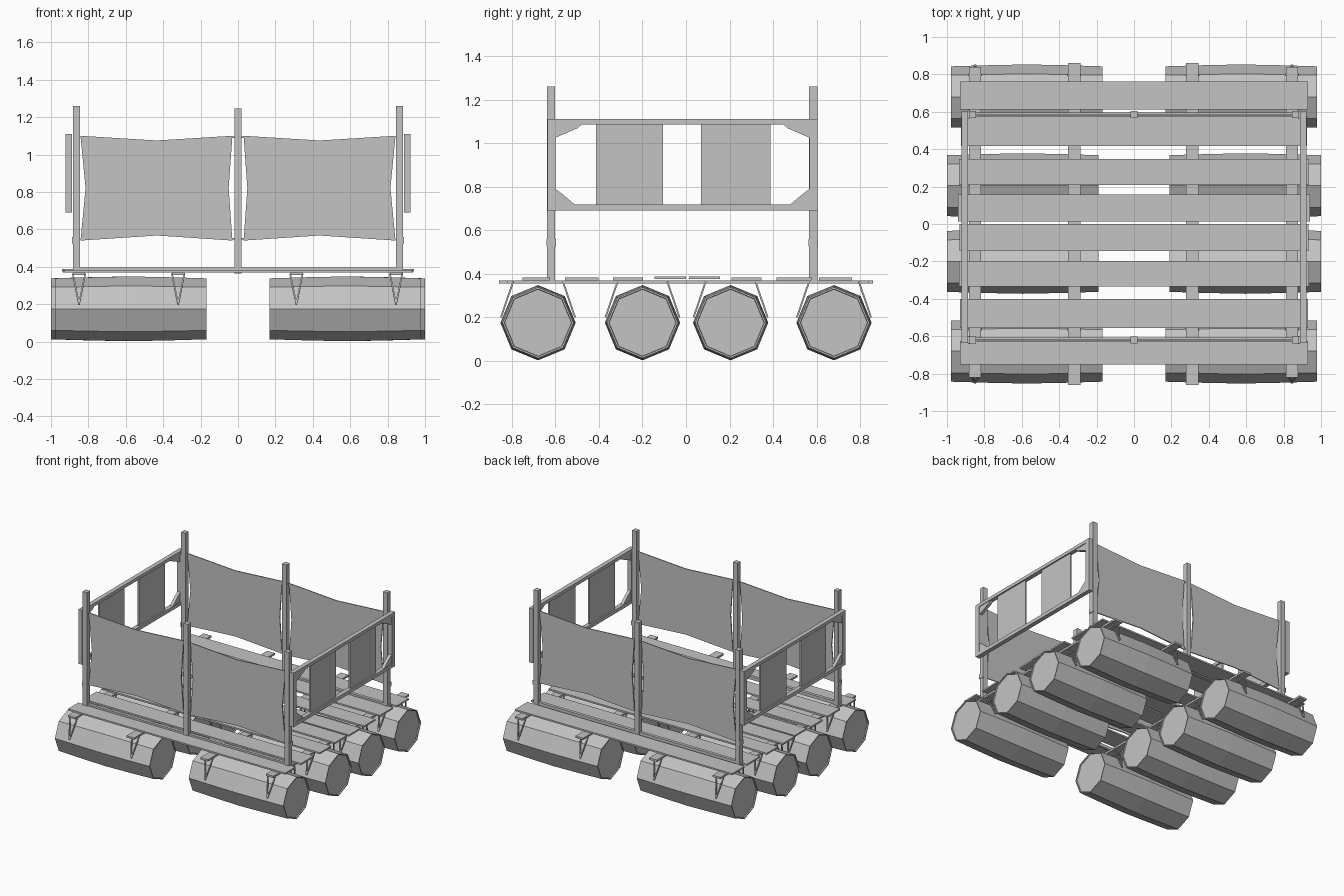
import bpy, bmesh, math
from mathutils import Vector

if "Cube" in bpy.data.objects:
    bpy.data.objects.remove(bpy.data.objects["Cube"])

grey = bpy.data.materials.new("plain grey")
grey.diffuse_color = (0.55, 0.55, 0.55, 1)
grey.use_nodes = True
grey.node_tree.nodes["Principled BSDF"].inputs["Base Color"].default_value = grey.diffuse_color


def make(name, verts, faces):
    bm = bmesh.new()
    vs = [bm.verts.new(v) for v in verts]
    for f in faces:
        bm.faces.new([vs[i] for i in f])
    bmesh.ops.recalc_face_normals(bm, faces=bm.faces)
    me = bpy.data.meshes.new(name)
    bm.to_mesh(me)
    bm.free()
    me.materials.append(grey)
    ob = bpy.data.objects.new(name, me)
    bpy.context.collection.objects.link(ob)
    return ob


def box(name, x0, x1, y0, y1, z0, z1):
    v = [(x, y, z) for x in (x0, x1) for y in (y0, y1) for z in (z0, z1)]
    f = [(0, 1, 3, 2), (4, 6, 7, 5), (0, 4, 5, 1), (2, 3, 7, 6), (0, 2, 6, 4), (1, 5, 7, 3)]
    return make(name, v, f)


def prism(name, axis, outline, c, t):
    """Extrude an outline of (u, z) points by thickness t along axis, centred at c."""
    n = len(outline)
    v = [(d, u, z) if axis == 'x' else (u, d, z)
         for d in (c - t / 2, c + t / 2) for u, z in outline]
    f = [tuple(range(n)), tuple(range(2 * n - 1, n - 1, -1))]
    f += [(i, (i + 1) % n, n + (i + 1) % n, n + i) for i in range(n)]
    return make(name, v, f)


def rope(name, a, b, w=0.008):
    a, b = Vector(a), Vector(b)
    d = (b - a).normalized()
    p = d.cross(Vector((1, 0, 0))).normalized() * w / 2
    q = d.cross(p).normalized() * w / 2
    v = [e + s * p + r * q for e in (a, b) for s, r in ((-1, -1), (1, -1), (1, 1), (-1, 1))]
    f = [(0, 1, 2, 3), (4, 5, 6, 7)] + [(i, (i + 1) % 4, 4 + (i + 1) % 4, 4 + i) for i in range(4)]
    return make(name, v, f)


def barrel(name, cx, cy, cz=0.175):
    # eight-sided bulging body with slightly sunken end caps
    rings = [(-0.397, .153), (-0.405, .155), (-0.405, .163), (-0.2, .169), (0, .173),
             (0.2, .169), (0.405, .163), (0.405, .155), (0.397, .153)]
    v = [(cx + x, cy + r * math.sin(k * math.pi / 4), cz + r * math.cos(k * math.pi / 4))
         for x, r in rings for k in range(8)]
    f = [(8 * i + k, 8 * i + (k + 1) % 8, 8 * i + 8 + (k + 1) % 8, 8 * i + 8 + k)
         for i in range(len(rings) - 1) for k in range(8)]
    f += [tuple(range(8)), tuple(range(len(v) - 8, len(v)))]
    make(name, v, f)


# Barrels
ROWS = [(-0.68, 0.573), (-0.20, 0.596), (0.205, 0.596), (0.68, 0.573)]
for y, x in ROWS:
    for s in (-1, 1):
        barrel("barrel", s * x, y)

# Cross beams and the V-shaped straps holding the barrels
for bx, y0, y1 in ((-0.85, -0.82, 0.84), (-0.32, -0.86, 0.86), (0.312, -0.86, 0.86), (0.845, -0.82, 0.84)):
    box("cross_beam", bx - 0.033, bx + 0.033, y0, y1, 0.355, 0.370)
    for y, _ in ROWS:
        for s in (-1, 1):
            for e in (-1, 1):
                rope("barrel_strap", (bx + e * 0.033, y + s * 0.115, 0.362), (bx, y + s * 0.17, 0.20))

# Deck planks: y range, half length, bottom height
for y0, y1, hx, z in ((0.612, 0.763, .93, .370), (0.417, 0.577, .925, .370), (0.209, 0.347, .935, .370),
                      (0.014, 0.157, .94, .375), (-0.145, 0.0, .932, .375), (-0.335, -0.198, .935, .370),
                      (-0.557, -0.402, .93, .370), (-0.752, -0.625, .93, .370)):
    box("deck_plank", -hx, hx, y0, y1, z, z + 0.012)

# Posts, deck rails and hanging cloths at front and back
for y in (-0.62, 0.585):
    for x in (-0.864, 0.864):
        box("corner_post", x - 0.019, x + 0.019, y - 0.019, y + 0.019, 0.365, 1.26)
        s = 1 if x > 0 else -1
        box("post_peg", x + s * 0.019 - 0.005, x + s * 0.019 + 0.005, y - 0.022, y + 0.022, 0.525, 0.56)
    box("middle_post", -0.019, 0.019, y - 0.019, y + 0.019, 0.365, 1.245)
    box("deck_rail", -0.85, 0.85, y - 0.012, y + 0.012, 0.372, 0.396)
    for s in (-1, 1):
        edge = [(0.03, 1.10), (0.435, 1.075), (0.842, 1.10), (0.815, 0.82),
                (0.842, 0.54), (0.435, 0.567), (0.03, 0.54), (0.05, 0.82)]
        prism("hanging_cloth", 'y', [(s * u, z) for u, z in edge], y, 0.008)
        # short ties from cloth corners to the posts
        for z in (1.093, 0.55):
            box("cloth_tie", min(s * .015, s * .045), max(s * .015, s * .045), y - .004, y + .004, z - .004, z + .004)

# Side frames with corner braces and upright boards
Y0, Y1, Z0, Z1 = -0.637, 0.605, 0.69, 1.11
for s in (-1, 1):
    a, b = sorted((s * 0.888, s * 0.922))
    c = (a + b) / 2
    box("side_top_rail", a, b, Y0, Y1, Z1 - 0.025, Z1)
    box("side_bottom_rail", a, b, Y0, Y1, Z0, Z0 + 0.027)
    for y in (Y0, Y1 - 0.037):
        box("side_upright", a, b, y, y + 0.037, Z0 + 0.027, Z1 - 0.025)
    for y, d in ((Y0 + 0.037, 1), (Y1 - 0.037, -1)):
        prism("corner_brace_top", 'x', [(y, 1.085), (y + d * .12, 1.085), (y + d * .10, 1.068), (y, 1.025)], c, 0.024)
        prism("corner_brace_bottom", 'x', [(y, .717), (y + d * .09, .717), (y + d * .03, .768), (y, .79)], c, 0.024)
    for y0, y1 in ((-0.413, -0.105), (0.07, 0.388)):
        box("side_board", c - 0.006, c + 0.006, y0, y1, Z0 + 0.02, Z1 - 0.02)
